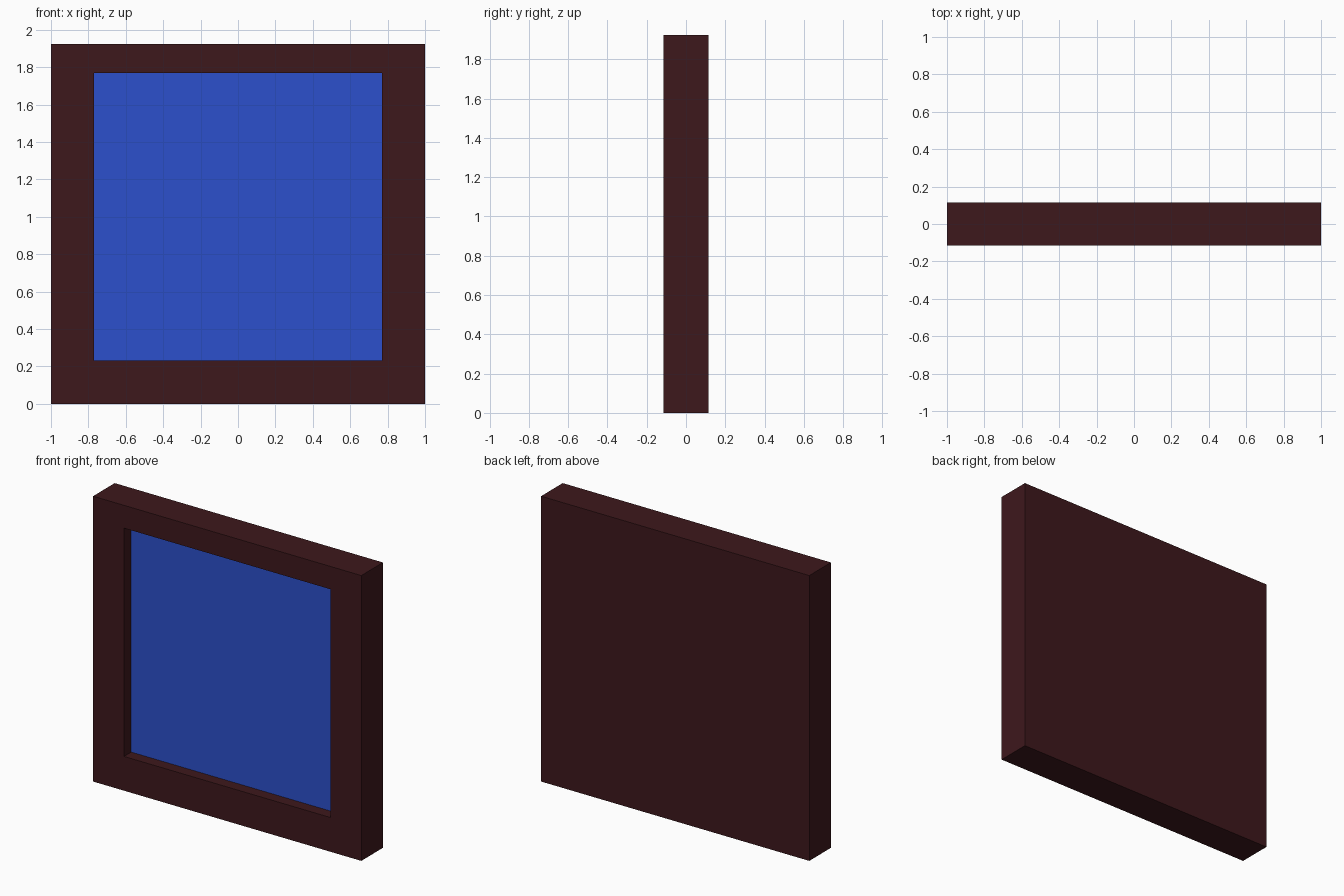
import bpy, bmesh

if "Cube" in bpy.data.objects:
    bpy.data.objects.remove(bpy.data.objects["Cube"])

U = 2 / 26                       # design grid unit: model is 26 x 3 x 25 units


def material(name, rgb):
    m = bpy.data.materials.new(name)
    m.diffuse_color = (*rgb, 1)
    m.use_nodes = True
    m.node_tree.nodes["Principled BSDF"].inputs["Base Color"].default_value = m.diffuse_color
    return m


def ring_solid(name, rings, mat):
    """Closed solid from rectangular rings (half width, y, bottom, top), capped at both ends."""
    bm = bmesh.new()
    loops = []
    for w, y, b, t in rings:
        loops.append([bm.verts.new((x * U, y * U, z * U))
                      for x, z in ((-w, b), (w, b), (w, t), (-w, t))])
    for p, q in zip(loops, loops[1:]):
        for i in range(4):
            j = (i + 1) % 4
            bm.faces.new((p[i], p[j], q[j], q[i]))
    bm.faces.new(loops[0])
    bm.faces.new(loops[-1])
    bmesh.ops.recalc_face_normals(bm, faces=bm.faces)
    mesh = bpy.data.meshes.new(name)
    bm.to_mesh(mesh)
    bm.free()
    mesh.materials.append(mat)
    ob = bpy.data.objects.new(name, mesh)
    bpy.context.collection.objects.link(ob)
    return ob


wood = material("dark_wood", (0.048, 0.009, 0.0116))
blue = material("blue", (0.025, 0.08, 0.604))

# Frame: solid back, front rim, then recess walls down to the seat of the panel
ring_solid("frame", [(13, 1.5, 0, 25), (13, -1.5, 0, 25),
                     (10, -1.5, 3, 23), (10, 0.5, 3, 23)], wood)

# Panel: fills the recess, set one unit back from the frame front
ring_solid("panel", [(10, 0.5, 3, 23), (10, -0.5, 3, 23)], blue)
